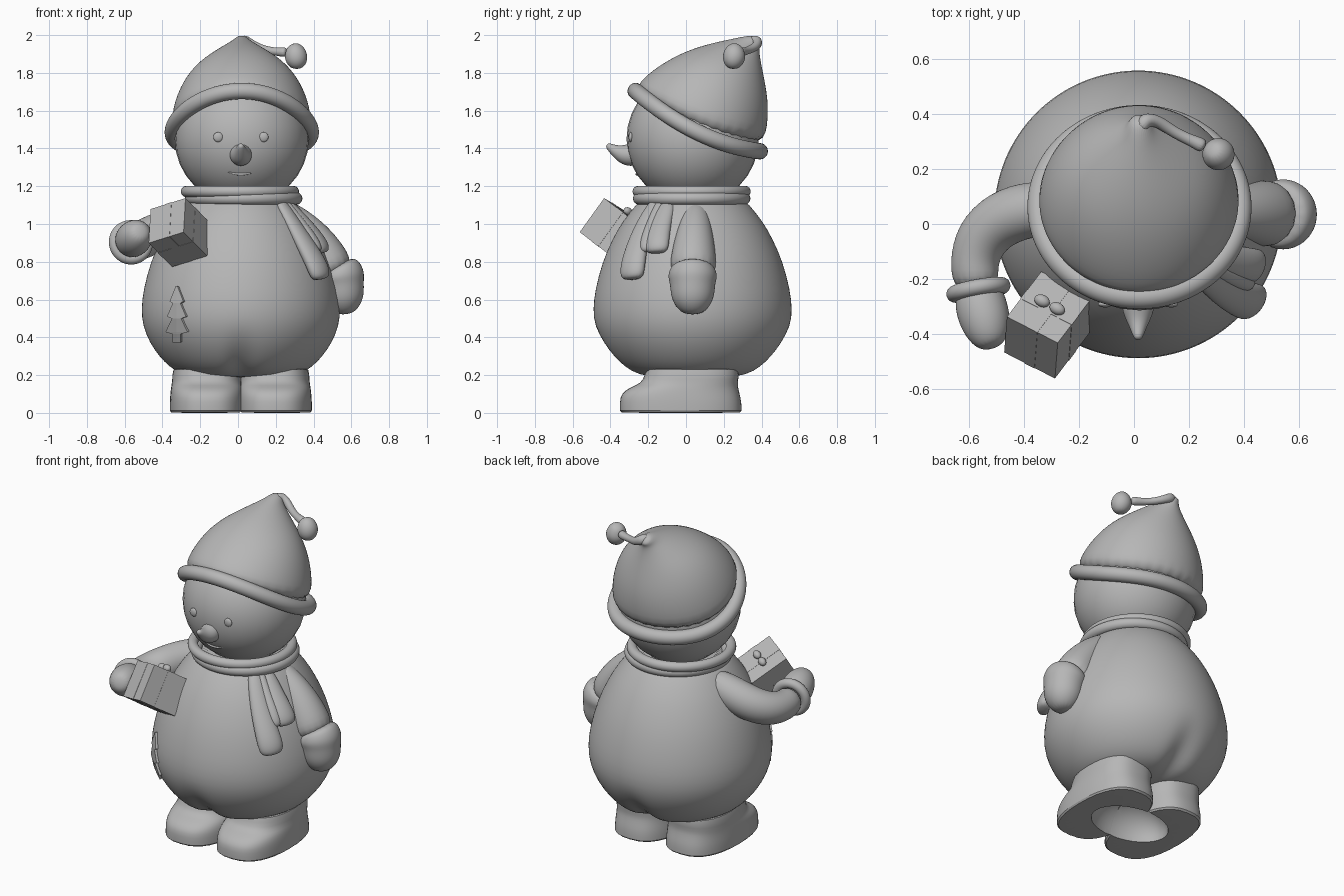
import bpy, bmesh
from math import sin, cos, pi, sqrt, exp
from mathutils import Vector as V, Matrix

if "Cube" in bpy.data.objects:
    bpy.data.objects.remove(bpy.data.objects["Cube"])

clay = bpy.data.materials.new("plain grey")
clay.use_nodes = True
GREY = (0.47, 0.47, 0.47, 1)
clay.diffuse_color = GREY
clay.node_tree.nodes["Principled BSDF"].inputs["Base Color"].default_value = GREY
CX, CY = 0.015, 0.035  # axis of body and head


def finish(name, bm, subdiv=2, smooth=True):
    bmesh.ops.recalc_face_normals(bm, faces=bm.faces)
    mesh = bpy.data.meshes.new(name)
    bm.to_mesh(mesh)
    bm.free()
    mesh.materials.append(clay)
    for p in mesh.polygons:
        p.use_smooth = smooth
    ob = bpy.data.objects.new(name, mesh)
    bpy.context.collection.objects.link(ob)
    if subdiv:
        mod = ob.modifiers.new("round", "SUBSURF")
        mod.levels = mod.render_levels = subdiv
    return ob


def loft(name, rings, closed=False, subdiv=2):
    """Skin a list of rings of points, capped unless closed into a loop."""
    bm = bmesh.new()
    rows = [[bm.verts.new(p) for p in ring] for ring in rings]
    n = len(rows[0])
    for a, b in zip(rows, rows[1:] + rows[:1] if closed else rows[1:]):
        for i in range(n):
            j = (i + 1) % n
            bm.faces.new((a[i], a[j], b[j], b[i]))
    if not closed:
        bm.faces.new(rows[0])
        bm.faces.new(rows[-1])
    return finish(name, bm, subdiv)


def ring(c, u, v, n=16):
    c, u, v = V(c), V(u), V(v)
    return [c + u * cos(2 * pi * i / n) + v * sin(2 * pi * i / n) for i in range(n)]


def tube(name, path, radii, hint=(0, 0, 1), flat=1.0, closed=False):
    """Tube along a path; flat scales its thickness along the hint."""
    pts, rings, n = [V(p) for p in path], [], len(path)
    for i, p in enumerate(pts):
        ahead = pts[(i + 1) % n] if closed else pts[min(i + 1, n - 1)]
        behind = pts[i - 1] if closed else pts[max(i - 1, 0)]
        t = (ahead - behind).normalized()
        u = (V(hint) - t * V(hint).dot(t)).normalized()
        r = radii if closed else radii[i]
        rings.append(ring(p, u * r * flat, t.cross(u) * r, 12 if closed else 16))
    return loft(name, rings, closed)


def ball(name, c, size, turn=None):
    bm = bmesh.new()
    bmesh.ops.create_uvsphere(bm, u_segments=32, v_segments=16, radius=1)
    m = Matrix.Translation(c) @ (turn or Matrix()) @ Matrix.Diagonal((*size, 1))
    bm.transform(m)
    return finish(name, bm, 0)


def hoop(name, c, axis, rx, ry, r):
    m = Matrix.Translation(c) @ V(axis).to_track_quat("Z", "Y").to_matrix().to_4x4()
    path = [m @ p for p in ring((0, 0, 0), (rx, 0, 0), (0, ry, 0), 32)]
    return tube(name, path, r, axis, closed=True)


# Body: pear shape with a crease between the legs, front and back
PROFILE = [(.185, .2), (.2, .31), (.245, .38), (.3, .433), (.37, .482), (.46, .52), (.55, .528),
           (.65, .517), (.8, .478), (.92, .425), (1.02, .368), (1.1, .30), (1.17, .24)]


def body_radius(z):
    for (z0, r0), (z1, r1) in zip(PROFILE, PROFILE[1:]):
        if z <= z1:
            return r0 + (r1 - r0) * (z - z0) / (z1 - z0)


rings = []
for z, r in PROFILE:
    loop = ring((CX, CY, z), (r, 0, 0), (0, r, 0), 64)
    for p in loop:
        if z < .42:
            dent = .32 * (.42 - z) * exp(-((p.x - CX) / .06) ** 2)
            p.y += dent if p.y < CY else -dent
    rings.append(loop)
loft("body", rings, subdiv=1)

# Legs with rounded toes, touching in the middle and hollow underneath
cutter = ball("sole_cutter", (CX, -.02, 0), (.25, .17, .18))
cutter.hide_render = True
for side, name in ((-1, "right_leg"), (1, "left_leg")):
    x = CX + side * .178
    shape = [(0, .197, -.35, .295), (.004, .199, -.352, .297), (.06, .199, -.352, .295), (.1, .196, -.345, .285),
             (.135, .192, -.3, .277), (.155, .188, -.24, .275), (.2, .184, -.215, .28), (.26, .184, -.22, .29)]
    rings = []
    for z, w, front, back in shape:
        loop = ring((0, 0, z), (1, 0, 0), (0, 1, 0), 32)
        for p in loop:  # squarish oval
            p.x = x + w * abs(p.x) ** .75 * (1 if p.x > 0 else -1)
            s = abs(p.y) ** .85 * (1 if p.y > 0 else -1)
            p.y = (front + back) / 2 + s * (back - front) / 2
        rings.append(loop)
    leg = loft(name, rings, subdiv=1)
    cut = leg.modifiers.new("hollow", "BOOLEAN")
    cut.operation, cut.object = "DIFFERENCE", cutter
    bpy.context.view_layer.objects.active = leg
    for mod in [m.name for m in leg.modifiers]:
        bpy.ops.object.modifier_apply(modifier=mod)
    bpy.ops.object.select_all(action="DESELECT")
    leg.select_set(True)
    bpy.ops.object.shade_smooth_by_angle()
bpy.data.objects.remove(cutter)

# Head and face
ball("head", (CX + .005, CY, 1.45), (.355, .35, .35))
tube("nose", [(CX, -.25, 1.365), (CX, -.3, 1.365), (CX, -.335, 1.37), (CX, -.37, 1.385), (CX, -.4, 1.405),
              (CX, -.42, 1.42)], [.055, .062, .052, .034, .022, .012])
for x, name in ((-.105, "right_eye"), (.135, "left_eye")):
    ball(name, (x, -.292, 1.46), (.026, .012, .026))
tube("mouth", [(CX + .07 * t, -.262 + .008 * t * t, 1.262 + .014 * t * t) for t in (-1, -.5, 0, .5, 1)],
     [.004, .006, .007, .006, .004])

# Hat: rings given by front and back points and half width
HAT = [((-.275, 1.69), (.4, 1.38), .375), ((-.25, 1.755), (.435, 1.52), .368), ((-.15, 1.835), (.437, 1.65), .318),
       ((-.04, 1.898), (.415, 1.77), .245), ((.07, 1.94), (.398, 1.85), .162), ((.18, 1.967), (.388, 1.91), .093),
       ((.28, 1.987), (.39, 1.94), .048), ((.37, 2.005), (.405, 1.955), .03)]
rings = []
for k, (f, b, w) in enumerate(HAT):
    f, b = V((CX + .003, *f)), V((CX + .003, *b))
    loop = ring((f + b) / 2, (w, 0, 0), (b - f) / 2, 32)
    for p in loop:  # lower rings sag at the sides
        p.z -= max(0, .055 - .025 * k) * (1 - ((p.y - (f.y + b.y) / 2) * 2 / (b.y - f.y)) ** 2)
    rings.append(loop)
loft("hat", rings)
brim = ring((CX + .005, .062, 0), (.367, 0, 0), (0, .33, 0), 40)
for p in brim:
    t = (p.y - .062) / .33
    p.z = 1.485 - .16 * t + .06 * t * t
tube("hat_brim", brim, .045, closed=True)
tube("hat_tail", [(.02, .34, 1.97), (.04, .385, 1.97), (.09, .375, 1.94), (.15, .33, 1.92), (.22, .3, 1.91),
                  (.26, .28, 1.91)], [.03, .03, .024, .02, .022, .03])
tube("hat_bobble", [(.285, .27, 1.95), (.298, .26, 1.925), (.308, .255, 1.89), (.312, .25, 1.85),
                    (.312, .25, 1.82)], [.025, .052, .063, .055, .025], (1, 0, 0))

# Scarf: two rolls and two hanging ends with folds
hoop("scarf_upper_roll", (.01, .03, 1.172), (0, 0, 1), .285, .285, .031)
hoop("scarf_lower_roll", (.03, .03, 1.135), (0, 0, 1), .28, .28, .034)
tube("scarf_long_end", [(.21, -.14, 1.14), (.27, -.2, 1.04), (.34, -.25, .92), (.41, -.28, .8), (.435, -.285, .735),
                        (.44, -.285, .705)], [.04, .05, .063, .075, .075, .052], (.8, -.6, .3), .6)
tube("scarf_short_end", [(.25, -.09, 1.12), (.33, -.125, 1.03), (.41, -.15, .93), (.445, -.155, .87),
                         (.45, -.155, .845)], [.045, .055, .066, .068, .045], (.9, -.35, .3), .6)
tube("scarf_fold", [(.24, -.13, 1.13), (.32, -.175, 1.02), (.4, -.21, .91), (.43, -.22, .85)],
     [.025, .03, .038, .028], (.8, -.5, .3), .8)

# Left arm hanging close to the side, with a flared mitten
tube("left_arm", [(.2, .05, 1.09), (.31, .05, 1.02), (.395, .045, .93), (.46, .04, .83), (.51, .035, .72)],
     [.065, .08, .1, .118, .125], (0, 1, 0), 1.03)
tube("left_mitten", [(.52, .035, .78), (.535, .035, .755), (.545, .035, .72), (.55, .035, .685), (.556, .035, .62),
                     (.557, .035, .565), (.557, .035, .52)], [.1, .122, .13, .118, .115, .092, .045], (0, 1, 0), 1.03)

# Right arm reaching forward with the present
tube("right_arm", [(-.2, .07, 1.05), (-.36, .06, .985), (-.48, .025, .93), (-.56, -.05, .895), (-.587, -.15, .89),
                   (-.57, -.24, .9)], [.08, .105, .107, .102, .09, .085])
hoop("right_cuff", (-.567, -.24, .903), (.18, -1, .12), .09, .09, .03)
tube("right_mitten", [(-.57, -.22, .9), (-.56, -.29, .915), (-.54, -.36, .935), (-.525, -.42, .955),
                      (-.515, -.45, .965)], [.08, .098, .095, .07, .035])

# Present: tilted box with ribbon bands and a bow
e1 = V((.185, -.095, .058))
e2 = V((-.125, -.165, .126))
up = e1.cross(e2).normalized() * .222
up = up if up.z > 0 else -up
tilt = Matrix((e1, e2, up)).transposed().to_4x4()
place = Matrix.Translation((-.313, -.368, .955)) @ tilt
for name, size in (("present_box", (1, 1, 1)), ("ribbon_band_a", (.2, 1.012, 1.012)),
                   ("ribbon_band_b", (1.012, .2, 1.012))):
    bm = bmesh.new()
    bmesh.ops.create_cube(bm, size=1, matrix=place @ Matrix.Diagonal((*size, 1)))
    finish(name, bm, 0, False)
spin = Matrix((e1.normalized(), e2.normalized(), up.normalized())).transposed().to_4x4()
for s, name in ((-1, "bow_loop_a"), (1, "bow_loop_b")):
    ball(name, place @ V((s * .15, 0, .57)), (.03, .022, .022), spin)

# Fir tree relief following the belly
TREE = [(.375, .02), (.42, .02), (.43, .058), (.5, .024), (.51, .05), (.58, .02), (.59, .036), (.67, .004)]
bm = bmesh.new()
rows = []
for z, w in TREE:
    row = []
    for s in (-1, 0, 1):
        x = -.32 + s * w
        y = CY - sqrt(body_radius(z) ** 2 - (x - CX) ** 2)
        row.append(bm.verts.new((x, y - .004, z)))
    rows.append(row)
for a, b in zip(rows, rows[1:]):
    for i in (0, 1):
        bm.faces.new((a[i], a[i + 1], b[i + 1], b[i]))
tree = finish("tree_relief", bm, 0, False)
mod = tree.modifiers.new("thickness", "SOLIDIFY")
mod.thickness, mod.offset = .018, 0
